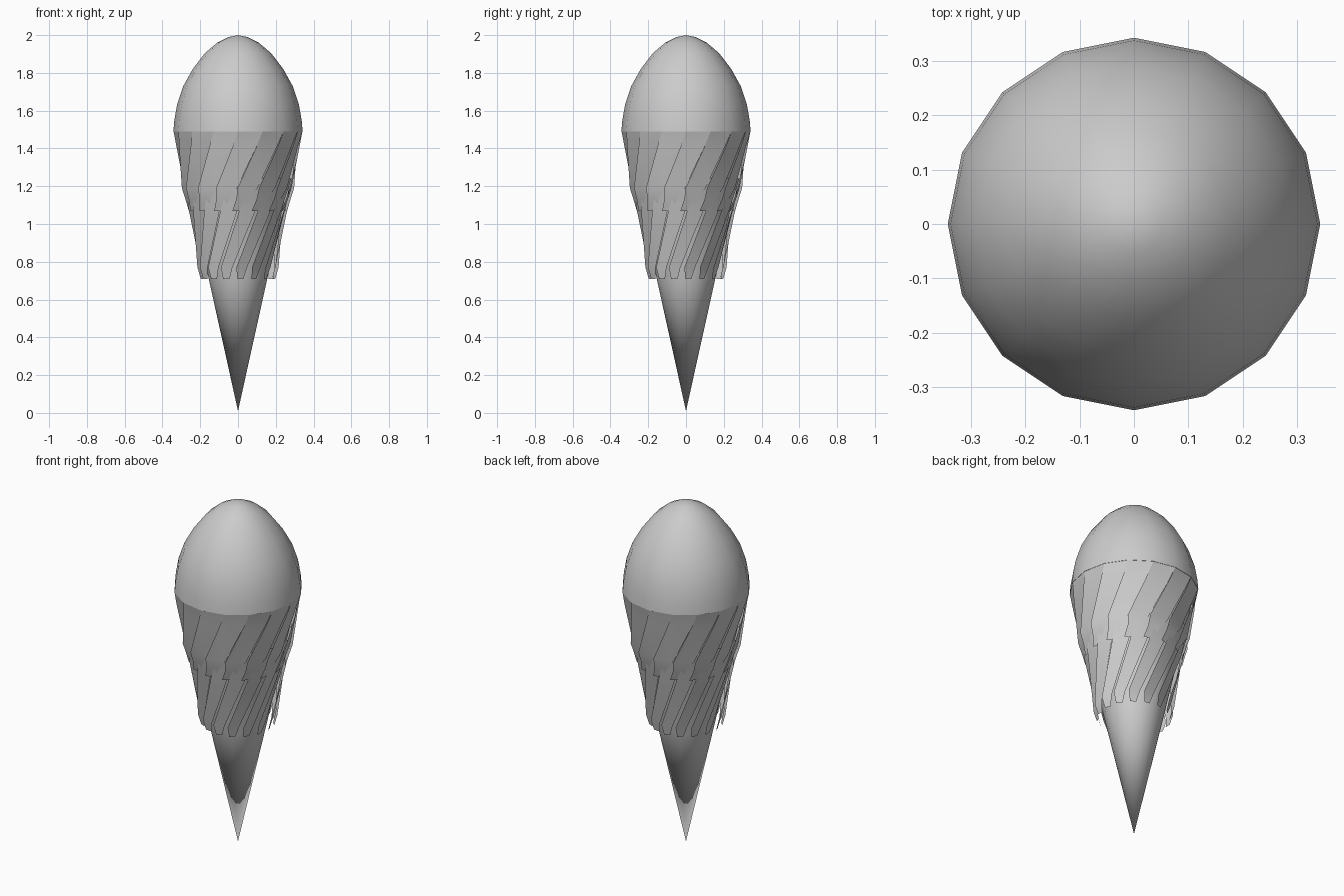
import bpy, bmesh
from math import sin, cos, pi

if "Cube" in bpy.data.objects:
    bpy.data.objects.remove(bpy.data.objects["Cube"])

SIDES = 16


def finish(name, bm, angle):
    bmesh.ops.recalc_face_normals(bm, faces=bm.faces)
    mesh = bpy.data.meshes.new(name)
    bm.to_mesh(mesh)
    bm.free()
    ob = bpy.data.objects.new(name, mesh)
    bpy.context.collection.objects.link(ob)
    bpy.ops.object.select_all(action='DESELECT')
    ob.select_set(True)
    bpy.context.view_layer.objects.active = ob
    bpy.ops.object.shade_smooth_by_angle(angle=angle)
    return ob


def polar(r, a, z):
    return (r * cos(a), r * sin(a), z)


def lathe(name, profile):
    """Revolve (radius, height) points; zero radius closes to a point."""
    bm = bmesh.new()
    rings = []
    for r, z in profile:
        n = SIDES if r > 0 else 1
        rings.append([bm.verts.new(polar(r, 2 * pi * i / SIDES, z)) for i in range(n)])
    for a, b in zip(rings, rings[1:]):
        for i in range(SIDES):
            j = (i + 1) % SIDES
            vs = [a[i % len(a)], a[j % len(a)], b[j % len(b)], b[i % len(b)]]
            bm.faces.new(list(dict.fromkeys(vs)))
    return finish(name, bm, pi / 4)


def fringe(name, rows):
    """Slanted overlapping strips.
    Rows: height, left radius, right radius, left angle, right angle (in sectors)."""
    bm = bmesh.new()
    for i in range(SIDES):
        prev = None
        for z, rl, rr, al, ar in rows:
            pair = [bm.verts.new(polar(rl, 2 * pi * (i + al) / SIDES, z)),
                    bm.verts.new(polar(rr, 2 * pi * (i + ar) / SIDES, z))]
            if prev:
                bm.faces.new((prev[0], prev[1], pair[1], pair[0]))
            prev = pair
    return finish(name, bm, pi / 9)


# Rounded cap
lathe("cap", [(0.325, 1.48), (0.342, 1.49), (0.337, 1.55), (0.322, 1.635), (0.29, 1.73),
              (0.24, 1.82), (0.175, 1.905), (0.11, 1.96), (0.05, 1.99), (0, 2.0)])

# Pointed core running up under the cap
lathe("core_cone", [(0, 0.01), (0.155, 0.71), (0.322, 1.48), (0, 1.48)])

# Upper and lower layers of slanted strips
fringe("upper_fringe", [(1.49, 0.341, 0.341, 0.0, 1.0),
                        (1.41, 0.327, 0.318, -0.22, 0.80),
                        (1.19, 0.297, 0.283, -1.02, -0.05),
                        (1.13, 0.278, 0.268, -1.08, -0.45),
                        (1.07, 0.262, 0.250, -1.28, -0.75)])
fringe("lower_fringe", [(1.24, 0.292, 0.285, -0.35, 0.65),
                        (1.08, 0.262, 0.250, -0.90, 0.00),
                        (0.77, 0.215, 0.200, -2.10, -1.38),
                        (0.71, 0.197, 0.187, -2.05, -1.62)])
